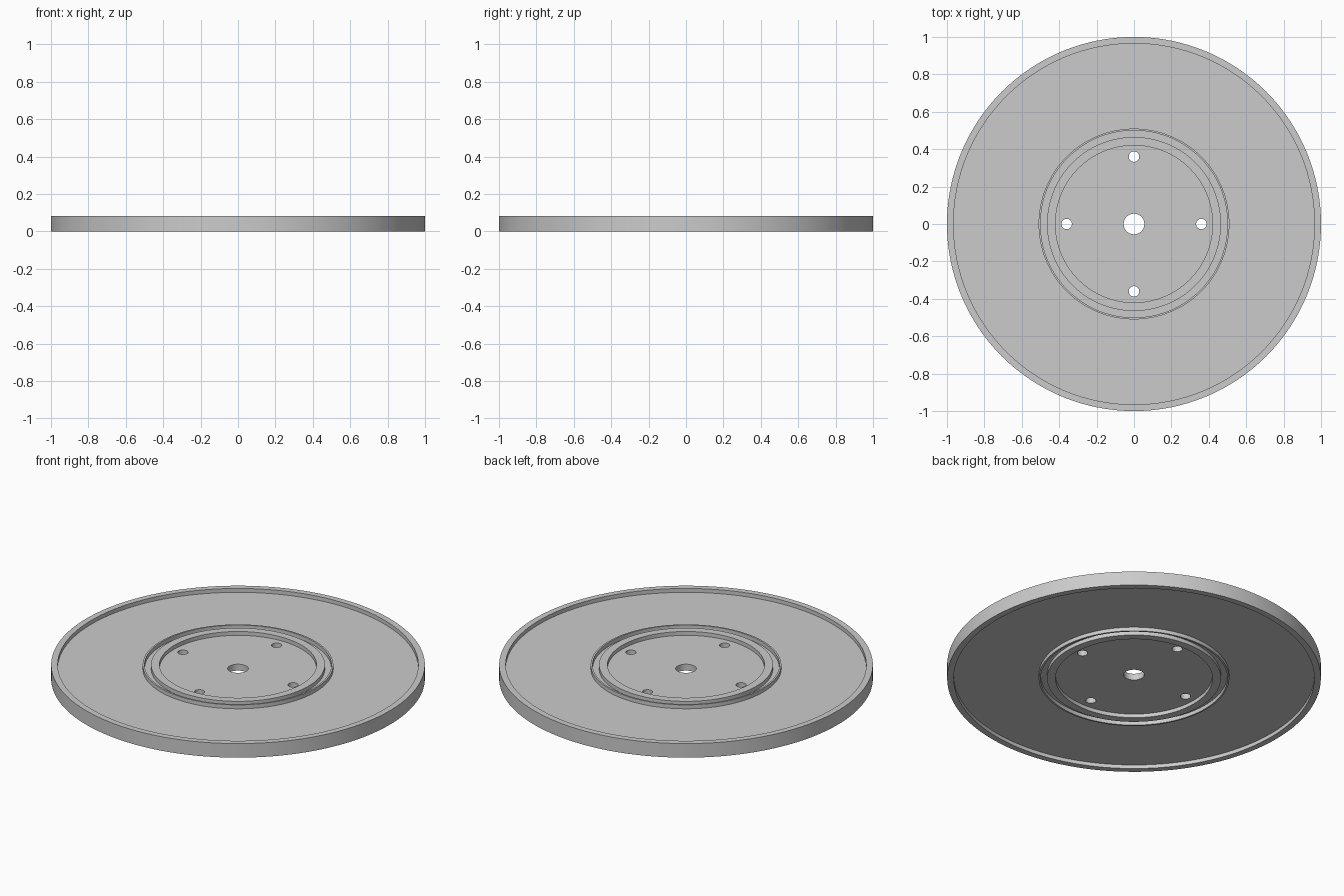
import bpy, bmesh, math

if "Cube" in bpy.data.objects:
    bpy.data.objects.remove(bpy.data.objects["Cube"])

SEG = 128
LOW, FLOOR = 0.022, 0.06      # underside and top of the thin web
TOP = 0.083

metal = bpy.data.materials.new("grey metal")
metal.diffuse_color = (0.6, 0.6, 0.6, 1)
metal.use_nodes = True
metal.node_tree.nodes["Principled BSDF"].inputs["Base Color"].default_value = metal.diffuse_color

# Radii of the steps: bore, hub, inner ring, groove, thin lip, web, outer rim
# Each band is (inner radius, outer radius, raised?)
bands = [(0.055, 0.42, False), (0.42, 0.465, True), (0.465, 0.50, False),
         (0.50, 0.51, True), (0.51, 0.965, False), (0.965, 1.0, True)]
upper, lower = [], []
for r0, r1, raised in bands:
    zt, zb = (TOP, 0.0) if raised else (FLOOR, LOW)
    upper += [(r0, zt), (r1, zt)]
    lower += [(r0, zb), (r1, zb)]
profile = upper + lower[::-1]

# Wheel disc: closed profile turned around the z axis
bm = bmesh.new()
rings = []
for r, z in profile:
    rings.append([bm.verts.new((r * math.cos(2 * math.pi * i / SEG),
                                r * math.sin(2 * math.pi * i / SEG), z))
                  for i in range(SEG)])
for k, a in enumerate(rings):
    b = rings[(k + 1) % len(rings)]
    for i in range(SEG):
        j = (i + 1) % SEG
        bm.faces.new((a[i], a[j], b[j], b[i]))
bmesh.ops.recalc_face_normals(bm, faces=bm.faces)
mesh = bpy.data.meshes.new("disc")
bm.to_mesh(mesh)
bm.free()
disc = bpy.data.objects.new("disc", mesh)
bpy.context.collection.objects.link(disc)
mesh.materials.append(metal)

# Four bolt holes around the bore
bm = bmesh.new()
for i in range(4):
    a = i * math.pi / 2
    res = bmesh.ops.create_cone(bm, cap_ends=True, segments=32, radius1=0.028,
                                radius2=0.028, depth=0.3)
    bmesh.ops.translate(bm, verts=res["verts"],
                        vec=(0.36 * math.cos(a), 0.36 * math.sin(a), 0.04))
cut_mesh = bpy.data.meshes.new("bolt_hole_cutter")
bm.to_mesh(cut_mesh)
bm.free()
cut_mesh.materials.append(metal)
cutter = bpy.data.objects.new("bolt_hole_cutter", cut_mesh)
bpy.context.collection.objects.link(cutter)
cutter.hide_render = True

mod = disc.modifiers.new("bolt_holes", "BOOLEAN")
mod.operation = "DIFFERENCE"
mod.solver = "EXACT"
mod.object = cutter
bpy.context.view_layer.objects.active = disc
disc.select_set(True)
bpy.ops.object.modifier_apply(modifier=mod.name)
bpy.data.objects.remove(cutter, do_unlink=True)

bpy.ops.object.shade_smooth_by_angle(angle=math.radians(30))
